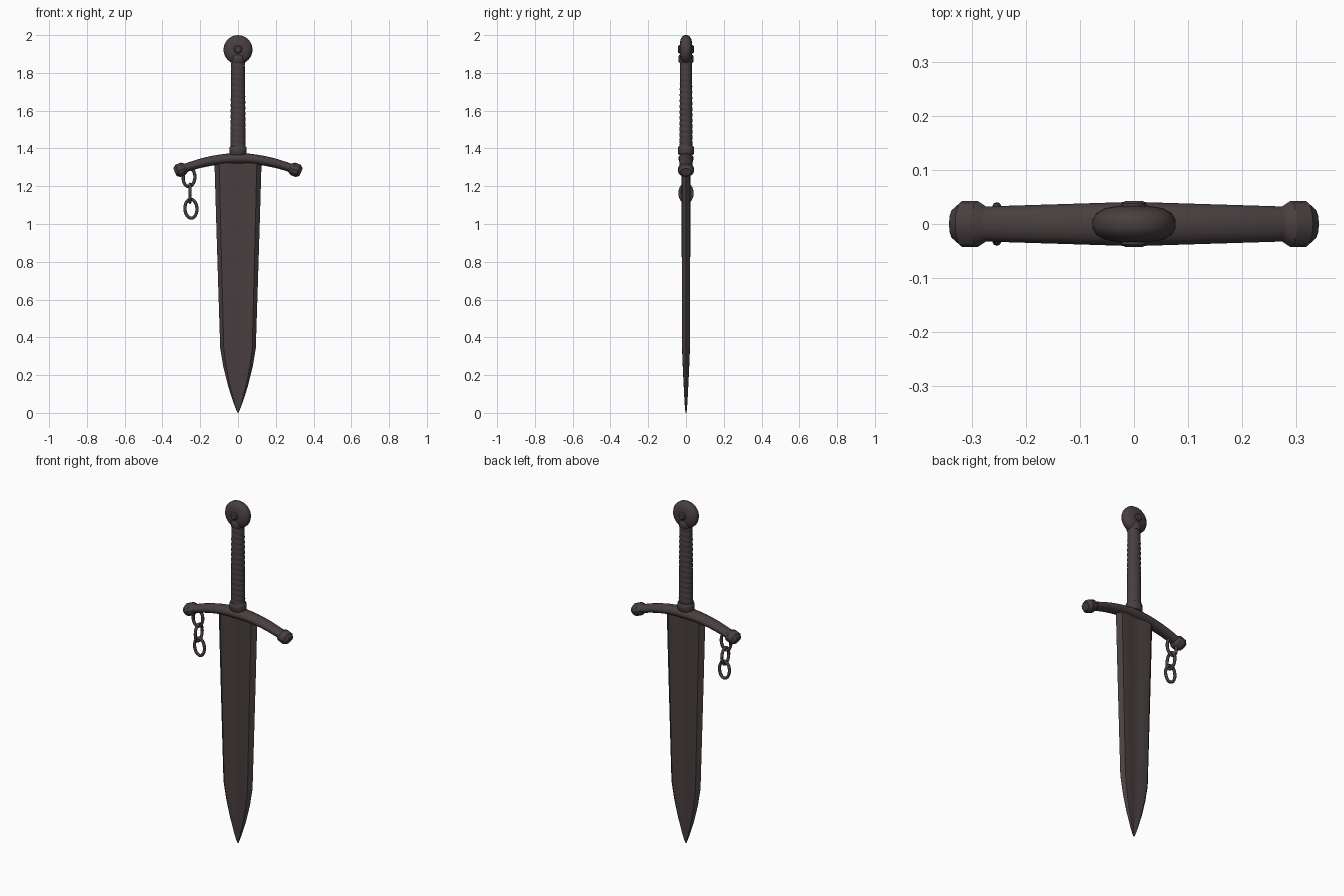
import bpy, bmesh
from math import sin, cos, pi, radians
from mathutils import Vector, Matrix

cube = bpy.data.objects.get("Cube")
if cube:
    bpy.data.objects.remove(cube)

iron = bpy.data.materials.new("dark_iron")
iron.use_nodes = True
colour = (0.066, 0.050, 0.050, 1)
iron.diffuse_color = colour
bsdf = next(n for n in iron.node_tree.nodes if n.type == 'BSDF_PRINCIPLED')
bsdf.inputs["Base Color"].default_value = colour
bsdf.inputs["Roughness"].default_value = 0.6


def loft(name, rings, closed=False, angle=40):
    """Skin a list of equal-sized point rings."""
    bm = bmesh.new()
    rows = [[bm.verts.new(p) for p in ring] for ring in rings]
    n = len(rows[0])
    pairs = list(zip(rows, rows[1:]))
    if closed:
        pairs.append((rows[-1], rows[0]))
    else:
        bm.faces.new(rows[0])
        bm.faces.new(rows[-1])
    for a, b in pairs:
        for i in range(n):
            j = (i + 1) % n
            bm.faces.new((a[i], a[j], b[j], b[i]))
    bmesh.ops.recalc_face_normals(bm, faces=bm.faces)
    mesh = bpy.data.meshes.new(name)
    bm.to_mesh(mesh)
    bm.free()
    mesh.materials.append(iron)
    ob = bpy.data.objects.new(name, mesh)
    bpy.context.collection.objects.link(ob)
    bpy.ops.object.select_all(action='DESELECT')
    ob.select_set(True)
    bpy.context.view_layer.objects.active = ob
    bpy.ops.object.shade_smooth_by_angle(angle=radians(angle))
    return ob


def oval(centre, u, v, n):
    """Ring of n points around centre, spanned by the half-axes u and v."""
    return [centre + u * cos(2 * pi * i / n) + v * sin(2 * pi * i / n) for i in range(n)]


X, Y, Z = Vector((1, 0, 0)), Vector((0, 1, 0)), Vector((0, 0, 1))

# Blade: bevelled edges and a shallow central fuller
section = [(1, 0), (0.8, 0.95), (0.5, 1), (0.25, 0.8), (0, 0.7)]
half = section + [(-x, y) for x, y in section[-2::-1]]
outline = half + [(x, -y) for x, y in half[-2:0:-1]]
stations = [(1.34, 0.125, 0.023), (1.0, 0.115, 0.023), (0.65, 0.104, 0.022),
            (0.34, 0.094, 0.021), (0.24, 0.077, 0.017), (0.14, 0.052, 0.012),
            (0.06, 0.026, 0.008), (0.02, 0.011, 0.005), (0, 0.002, 0.002)]
loft("blade", [[Vector((x * w, y * t, z)) for x, y in outline] for z, w, t in stations], angle=25)


# Crossguard: drooping bar whose ends flare into faceted knobs
def guard_ring(x, ry, rz, n=16):
    tangent = Vector((1, 0, -1.3 * x))
    normal = Vector((1.3 * x, 0, 1)).normalized()
    centre = Vector((x, 0, 1.347 - 0.65 * x * x))
    return oval(centre, Y * ry, normal * rz, n)


bar = [(0.29 * i / 8, 0.041 - 0.009 * abs(i) / 8, 0.029 - 0.007 * abs(i) / 8)
       for i in range(-8, 9)]
loft("crossguard", [guard_ring(*s) for s in bar])
knob = [(0.272, 0.031, 0.022), (0.29, 0.043, 0.035), (0.318, 0.043, 0.035), (0.334, 0.029, 0.022)]
for side, name in ((1, "left"), (-1, "right")):
    loft(name + "_guard_knob", [guard_ring(side * x, ry, rz, 12) for x, ry, rz in knob], angle=30)

# Grip: oval core wrapped with a slanted spiral cord
rows, n = 150, 20
grip = []
for k in range(rows + 1):
    f = k / rows
    ring = []
    for i in range(n):
        a = 2 * pi * i / n
        r = 1 + 0.05 * abs(sin(pi * 16 * f + a / 2))
        ring.append(Vector(((0.039 - 0.004 * f) * r * cos(a),
                            (0.033 - 0.002 * f) * r * sin(a), 1.39 + 0.48 * f)))
    grip.append(ring)
loft("grip", grip, angle=50)


# Collars at both ends of the grip
def collar(name, z0, z1, rx, ry):
    b = 0.007
    steps = [(z0, 0.88), (z0 + b, 1), (z1 - b, 1), (z1, 0.88)]
    loft(name, [oval(Z * z, X * rx * s, Y * ry * s, 20) for z, s in steps])


collar("lower_collar", 1.365, 1.412, 0.046, 0.042)
collar("upper_collar", 1.853, 1.895, 0.038, 0.040)


# Pommel: rounded disc with a rivet through it
def turned_y(name, profile, z, n):
    loft(name, [oval(Vector((0, y, z)), X * r, Z * r, n) for y, r in profile])


rim = [(0.033, 0.032), (0.029, 0.054), (0.020, 0.070), (0.008, 0.077)]
turned_y("pommel", [(-y, r) for y, r in rim] + rim[::-1], 1.923, 24)
turned_y("pommel_rivet", [(-0.043, 0.016), (-0.038, 0.022), (0.038, 0.022), (0.043, 0.016)], 1.925, 14)


# Chain: three oval links, the middle one turned sideways
def link(name, centre, side, rw, rh, tilt=0):
    thick = 0.0085
    turn = Matrix.Rotation(tilt, 3, 'Y')
    across = side.cross(Z)
    rings = []
    for i in range(24):
        a = 2 * pi * i / 24
        out = side * cos(a) + Z * sin(a)
        p = side * rw * cos(a) + Z * rh * sin(a)
        rings.append([Vector(centre) + turn @ q for q in oval(p, out * thick, across * thick, 8)])
    loft(name, rings, closed=True, angle=60)


link("upper_chain_link", (-0.259, 0, 1.246), X, 0.031, 0.048, 0.08)
link("middle_chain_link", (-0.254, 0, 1.163), Y, 0.032, 0.048)
link("lower_chain_link", (-0.249, 0, 1.081), X, 0.032, 0.050, -0.05)
